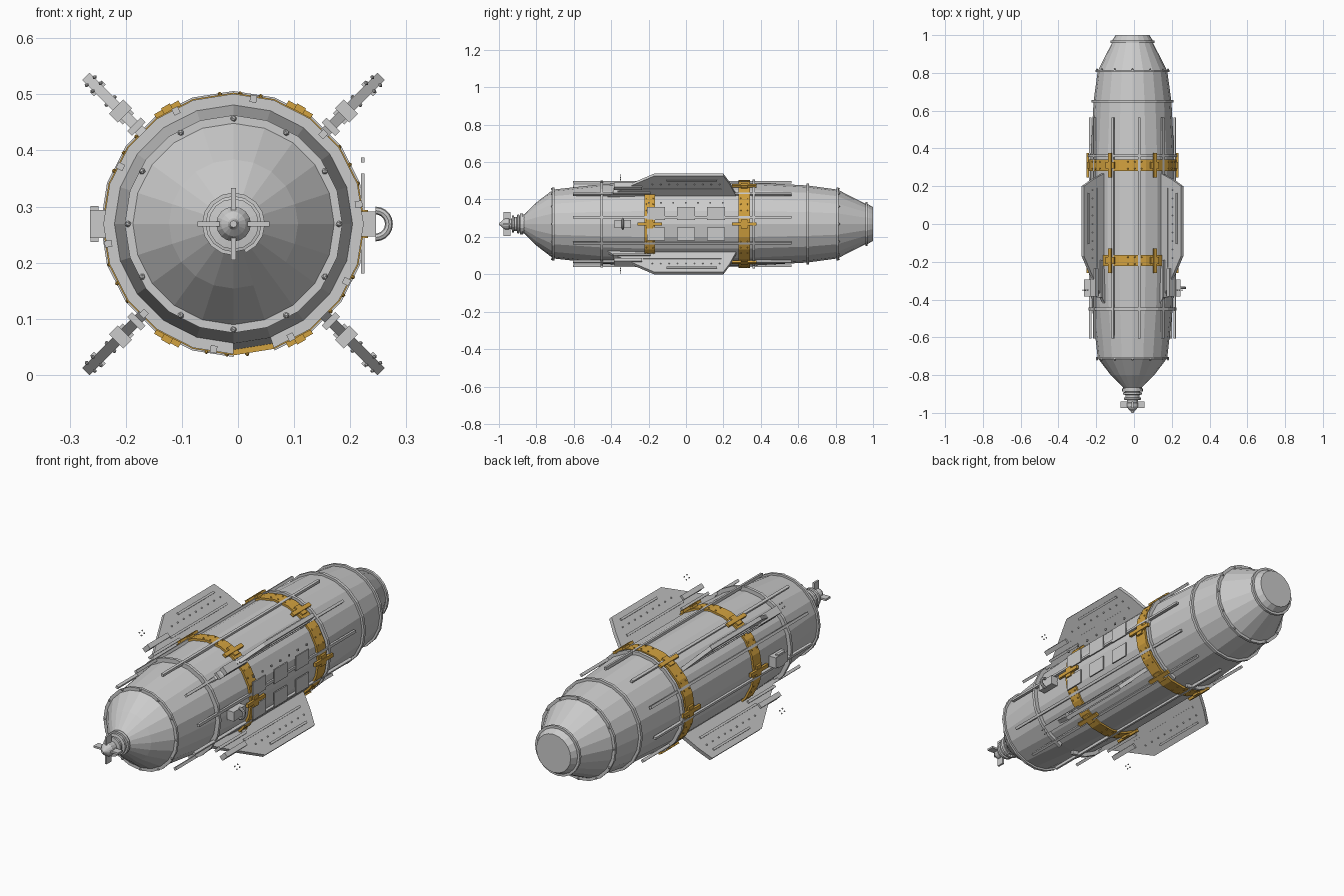
import bpy, bmesh
from math import cos, sin, pi, radians
from mathutils import Matrix

if "Cube" in bpy.data.objects:
    bpy.data.objects.remove(bpy.data.objects["Cube"])

CX, CZ = -0.008, 0.269          # body axis
SIDES = 20

orange = bpy.data.materials.new("orange_paint")
orange.diffuse_color = (0.65, 0.36, 0.05, 1)
orange.use_nodes = True
orange.node_tree.nodes["Principled BSDF"].inputs["Base Color"].default_value = orange.diffuse_color


def finish(name, bm, mat=None):
    bmesh.ops.recalc_face_normals(bm, faces=bm.faces)
    me = bpy.data.meshes.new(name)
    bm.to_mesh(me)
    bm.free()
    ob = bpy.data.objects.new(name, me)
    bpy.context.collection.objects.link(ob)
    if mat:
        me.materials.append(mat)
    return ob


def frame(angle, r=0, y=0, tangent=0):
    """Local x = outward, y = along the body, z = around it."""
    return (Matrix.Translation((CX, 0, CZ)) @ Matrix.Rotation(-radians(angle), 4, 'Y')
            @ Matrix.Translation((r, y, tangent)))


def lathe(name, profile, mat=None, sides=SIDES, closed=False, gap=None):
    """Revolve (y, r) points round the body axis; gap leaves out one segment."""
    bm = bmesh.new()
    rings = []
    for i in range(sides):
        a = pi / 2 + 2 * pi * i / sides
        rings.append([bm.verts.new((CX + r * cos(a), y, CZ + r * sin(a))) for y, r in profile])
    n = len(profile)
    for i in range(sides):
        if i == gap:
            continue
        p, q = rings[i], rings[(i + 1) % sides]
        for j in range(n if closed else n - 1):
            k = (j + 1) % n
            bm.faces.new((p[j], p[k], q[k], q[j]))
    if gap is not None:
        bm.faces.new(rings[gap])
        bm.faces.new(rings[(gap + 1) % sides])
    if not closed:
        bm.faces.new([r[0] for r in rings])
        bm.faces.new([r[-1] for r in rings])
    return finish(name, bm, mat)


def band(name, y0, y1, r0, r1, mat=None, gap=None, sides=SIDES):
    return lathe(name, [(y0, r0), (y0, r1), (y1, r1), (y1, r0)], mat, sides, True, gap)


def boxes(name, items, mat=None):
    """items: (angle, r, y, tangent, (radial, length, around) size)."""
    bm = bmesh.new()
    for angle, r, y, t, size in items:
        bmesh.ops.create_cube(bm, size=1, matrix=frame(angle, r, y, t) @ Matrix.Diagonal((*size, 1)))
    return finish(name, bm, mat)


def rivets(name, items, size=0.005, mat=None):
    bm = bmesh.new()
    for angle, r, y, t in items:
        bmesh.ops.create_icosphere(bm, subdivisions=1, radius=size, matrix=frame(angle, r, y, t))
    return finish(name, bm, mat)


# main shell, nose cone and tail
lathe("body_shell", [(-0.87, 0.045), (-0.86, 0.055), (-0.80, 0.115), (-0.71, 0.184),
                     (-0.45, 0.213), (-0.2, 0.225), (0.3, 0.225), (0.65, 0.206),
                     (0.81, 0.184), (0.96, 0.108), (0.975, 0.105), (1.0, 0.09)])

# flange rings, the larger ones split underneath
for name, y, r, w, gap in (("nose_flange", -0.71, 0.194, 0.012, None),
                           ("front_flange", -0.45, 0.232, 0.014, 10),
                           ("middle_flange", 0.362, 0.237, 0.014, 10),
                           ("rear_flange", 0.65, 0.217, 0.014, None),
                           ("tail_flange", 0.81, 0.195, 0.012, None),
                           ("tail_collar", 0.965, 0.117, 0.012, None)):
    band(name, y - w / 2, y + w / 2, r - 0.03, r, gap=gap)
rivets("flange_rivets", [(30 * i, 0.188, y, 0) for y in (-0.717, 0.817) for i in range(12)], 0.006)

# nose fuse: stacked ribs, tip and four vanes
lathe("nose_neck", [(-0.86, 0.05), (-0.875, 0.05), (-0.878, 0.04), (-0.89, 0.04), (-0.892, 0.05),
                    (-0.902, 0.05), (-0.905, 0.037), (-0.918, 0.037), (-0.92, 0.045),
                    (-0.93, 0.045), (-0.932, 0.028), (-0.945, 0.028)], sides=16)
band("nose_ring", -0.887, -0.872, 0.04, 0.056, gap=8, sides=16)
lathe("nose_tip", [(-0.94, 0.02), (-0.947, 0.03), (-0.965, 0.031), (-0.98, 0.022),
                   (-0.99, 0.01), (-1.0, 0.006)], sides=16)
boxes("nose_vanes", [(90 * i, 0.042, -0.957, 0, (0.045, 0.035, 0.009)) for i in range(4)])

# two orange straps with six clamps each
for name, y0, y1 in (("front_strap", -0.222, -0.165), ("rear_strap", 0.28, 0.342)):
    yc = (y0 + y1) / 2
    band(name, y0, y1, 0.215, 0.234, orange)
    boxes(name + "_clamps", [(60 * i, 0.237, yc, 0, (0.012, 0.13, 0.018)) for i in range(6)]
          + [(60 * i, 0.234, yc, 0, (0.012, 0.035, 0.05)) for i in range(6)], orange)
    rivets(name + "_rivets", [(60 * i + s, 0.233, yc + d, 0) for i in range(6)
                              for s in (18, 27, 36) for d in (-0.018, 0.018)], 0.004, orange)

# ten long stringers
boxes("stringers", [(9 + 36 * i, 0.226, -0.02, 0, (0.013, 1.17, 0.012)) for i in range(10)])

# four diagonal fins with rails, brackets and bolts
FIN = [(-0.42, 0.215), (-0.38, 0.245), (-0.17, 0.372), (0.2, 0.372), (0.235, 0.305), (0.27, 0.215)]
for label, a in (("right_upper", 45), ("left_upper", 135), ("left_lower", 225), ("right_lower", 315)):
    bm = bmesh.new()
    m = frame(a)
    lo, hi = [[bm.verts.new(m @ Matrix.Translation((r, y, t)).translation) for y, r in FIN]
              for t in (-0.009, 0.009)]
    bm.faces.new(lo)
    bm.faces.new(hi)
    for i in range(len(FIN)):
        j = (i + 1) % len(FIN)
        bm.faces.new((lo[i], lo[j], hi[j], hi[i]))
    finish(label + "_fin", bm)
    boxes(label + "_fin_rails", [(a, 0.342, 0.03, 0, (0.01, 0.27, 0.03)),
                                 (a, 0.285, -0.31, 0, (0.022, 0.15, 0.036)),
                                 (a, 0.27, -0.02, 0, (0.01, 0.42, 0.028)),
                                 (a, 0.245, -0.29, 0, (0.012, 0.2, 0.034))])
    rivets(label + "_fin_bolts", [(a, r, y, s * 0.01) for s in (-1, 1)
                                  for r, y in [(0.345, -0.35), (0.36, -0.35)]
                                  + [(0.31, -0.18 + 0.045 * i) for i in range(9)]], 0.004)

# flat access plates and rivet row on the right side
boxes("access_plates", [(0, 0.23, y, z, (0.006, 0.098, 0.068))
                        for y in (-0.16, 0, 0.16) for z in (-0.054, 0.056)])
boxes("plate_rivets", [(0, 0.23, -0.2 + 0.066 * i, 0.114, (0.006, 0.009, 0.009)) for i in range(7)])

# side lugs: block both sides, eye on the right
boxes("lug_blocks", [(0, 0.237, -0.338, 0, (0.034, 0.09, 0.044)),
                     (180, 0.238, -0.338, 0, (0.036, 0.09, 0.05)),
                     (180, 0.248, -0.338, 0, (0.014, 0.05, 0.064))])
bm = bmesh.new()
N, M = 10, 8
ring = []
for i in range(N + 1):
    u = -pi / 2 + pi * i / N
    ring.append([bm.verts.new(frame(0, 0.253) @ Matrix.Translation(
        ((0.024 + 0.007 * cos(v)) * cos(u), -0.338 + 0.007 * sin(v),
         (0.024 + 0.007 * cos(v)) * sin(u))).translation)
        for v in (2 * pi * k / M for k in range(M))])
for p, q in zip(ring, ring[1:]):
    for k in range(M):
        bm.faces.new((p[k], p[(k + 1) % M], q[(k + 1) % M], q[k]))
bm.faces.new(ring[0])
bm.faces.new(ring[-1])
finish("lug_eye", bm)
